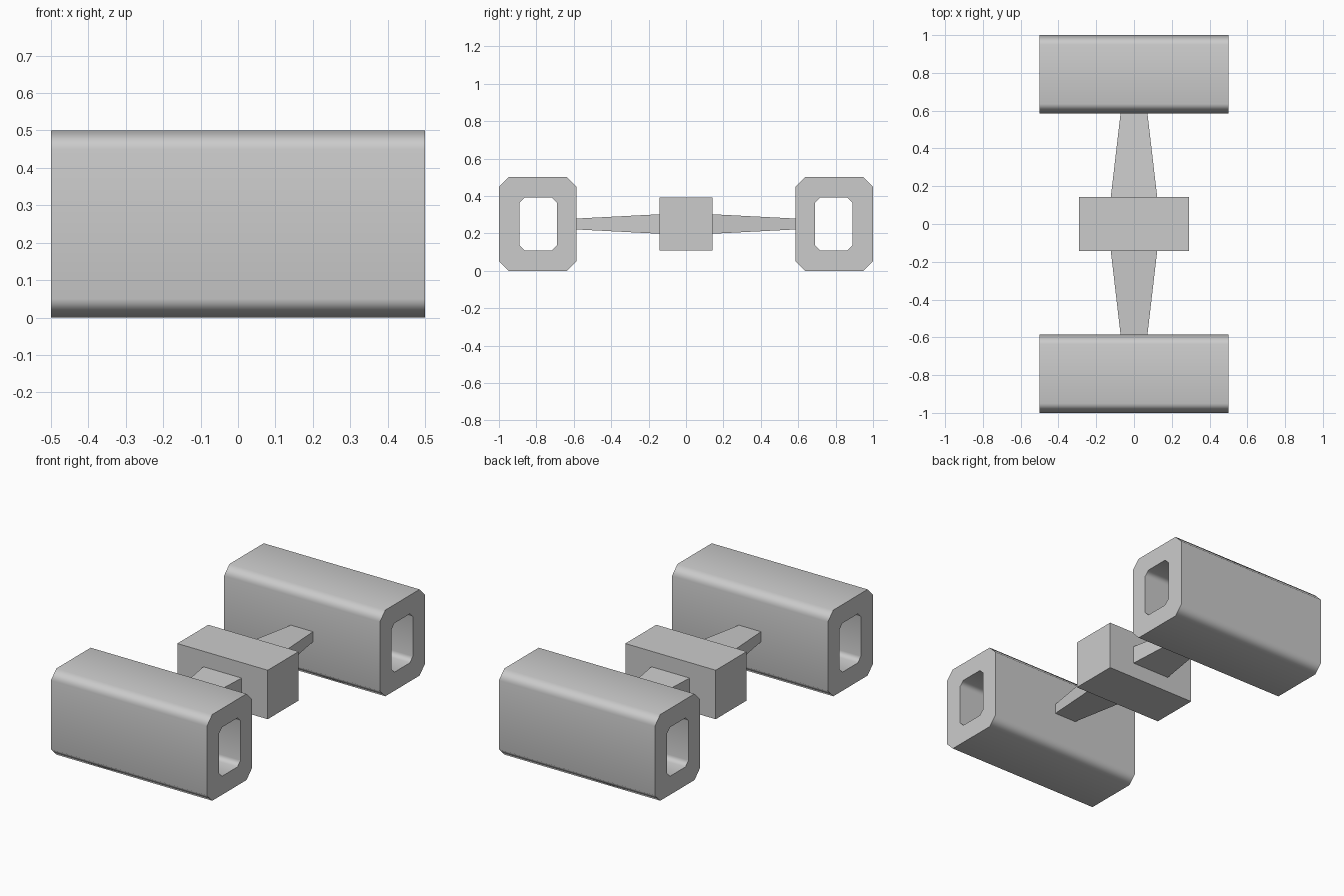
import bpy, bmesh, math

if "Cube" in bpy.data.objects:
    bpy.data.objects.remove(bpy.data.objects["Cube"])

MID_Z = 0.25


def make_object(name, bm, mirrored=False):
    bmesh.ops.recalc_face_normals(bm, faces=bm.faces)
    mesh = bpy.data.meshes.new(name)
    bm.to_mesh(mesh)
    bm.free()
    obj = bpy.data.objects.new(name, mesh)
    bpy.context.collection.objects.link(obj)
    if mirrored:
        mod = obj.modifiers.new("Mirror", 'MIRROR')
        mod.use_axis = (False, True, False)
        mod.use_mirror_merge = False
    return obj


def octagon(y, hy, hz, c):
    """Chamfered rectangle in the YZ plane."""
    pts = [(hy, hz - c), (hy - c, hz), (c - hy, hz), (-hy, hz - c),
           (-hy, c - hz), (c - hy, -hz), (hy - c, -hz), (hy, c - hz)]
    return [(y + a, MID_Z + b) for a, b in pts]


# Side pods: chamfered tubes open at both ends
bm = bmesh.new()
profiles = [octagon(0.793, 0.207, 0.25, 0.05), octagon(0.79, 0.099, 0.142, 0.028)]
rings = [[bm.verts.new((x, y, z)) for y, z in p]
         for p, x in ((profiles[0], -0.5), (profiles[0], 0.5),
                      (profiles[1], 0.5), (profiles[1], -0.5))]
for r in range(4):
    a, b = rings[r], rings[(r + 1) % 4]
    for i in range(8):
        j = (i + 1) % 8
        bm.faces.new((a[i], a[j], b[j], b[i]))
pods = make_object("side_pods", bm, mirrored=True)
bpy.context.view_layer.objects.active = pods
pods.select_set(True)
bpy.ops.object.shade_smooth_by_angle(angle=math.radians(50))
wn = pods.modifiers.new("WeightedNormal", 'WEIGHTED_NORMAL')
wn.keep_sharp = True

# Central body block
bm = bmesh.new()
bmesh.ops.create_cube(bm, size=1)
for v in bm.verts:
    v.co = (v.co.x * 0.58, v.co.y * 0.284, MID_Z + v.co.z * 0.284)
make_object("central_body", bm)

# Tapered arms joining body and pods
bm = bmesh.new()
bmesh.ops.create_cube(bm, size=2)
for v in bm.verts:
    outer = v.co.y > 0
    hx, hz, y = (0.071, 0.029, 0.587) if outer else (0.123, 0.052, 0.141)
    v.co = (v.co.x * hx, y, MID_Z + v.co.z * hz)
make_object("connecting_arms", bm, mirrored=True)
